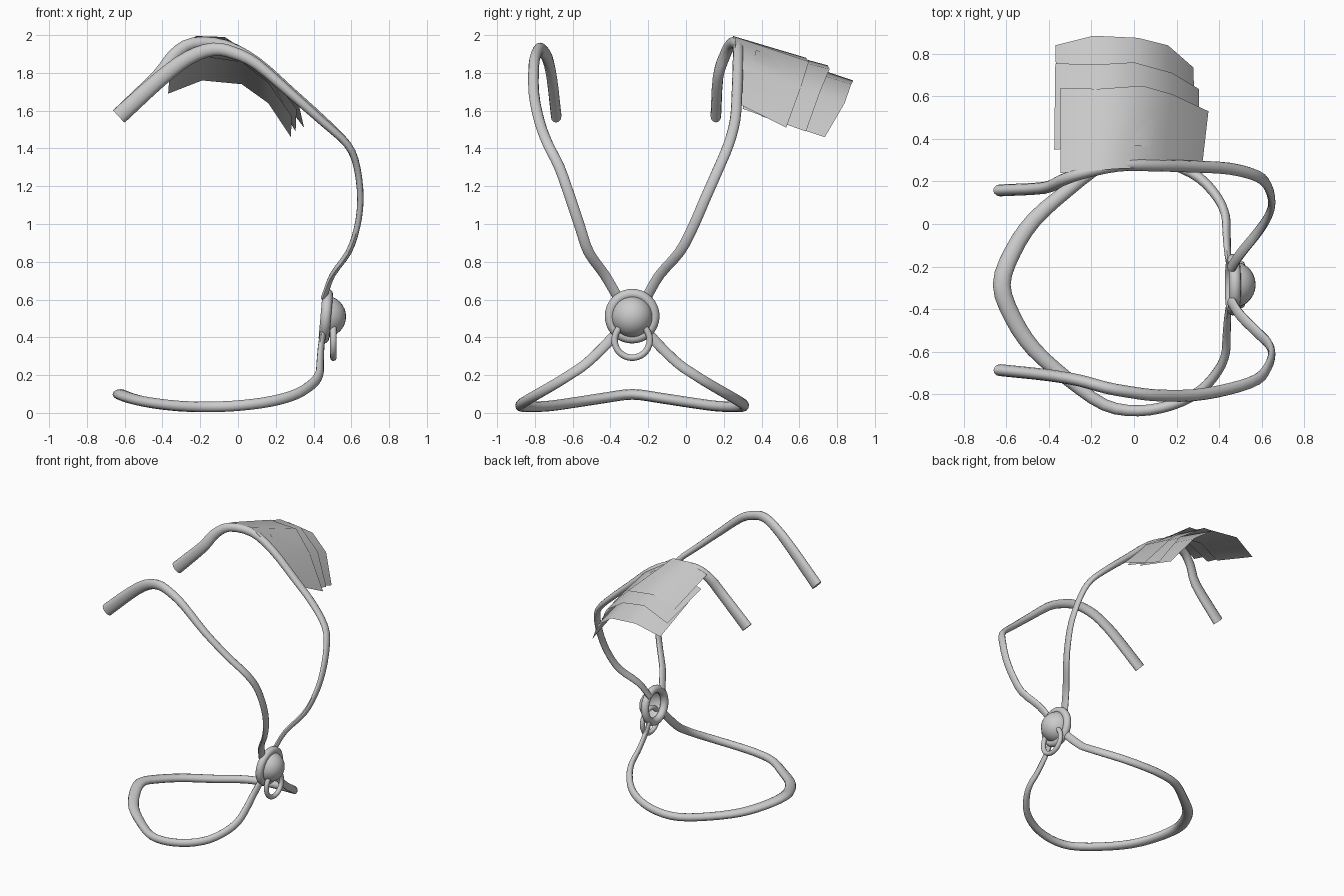
import bpy, bmesh, math
from mathutils import Vector

if "Cube" in bpy.data.objects:
    bpy.data.objects.remove(bpy.data.objects["Cube"])

CY = -0.285  # symmetry line of the harness


def finish(name, bm, smooth=True):
    me = bpy.data.meshes.new(name)
    bmesh.ops.recalc_face_normals(bm, faces=bm.faces)
    bm.to_mesh(me)
    bm.free()
    for p in me.polygons:
        p.use_smooth = smooth
    ob = bpy.data.objects.new(name, me)
    bpy.context.collection.objects.link(ob)
    return ob


def spline(pts, closed=False, n=3):
    """Catmull-Rom through points (x, y, z, half thickness)."""
    P = [Vector(p) for p in pts]
    if not closed:
        P = [P[0] * 2 - P[1]] + P + [P[-1] * 2 - P[-2]]
    out = []
    for i in range(1, len(P) - 2):
        a, b, c, d = P[i - 1:i + 3]
        for k in range(n):
            t = k / n
            out.append(0.5 * (2 * b + (c - a) * t + (2 * a - 5 * b + 4 * c - d) * t * t
                              + (3 * b - a - 3 * c + d) * t ** 3))
    return out + [P[-2]]


def strap(name, pts, centre, axis, width=0.028, sides=12):
    """Oval cord; thickness is measured away from a centre axis."""
    path = spline(pts)
    bm = bmesh.new()
    rings = []
    for i, q in enumerate(path):
        tan = (path[min(i + 1, len(path) - 1)] - path[max(i - 1, 0)]).to_3d().normalized()
        ref = q.to_3d() - Vector(centre)
        ref[axis] = 0
        nor = (ref - tan * ref.dot(tan)).normalized()
        side = tan.cross(nor)
        ring = []
        for k in range(sides):
            a = 2 * math.pi * k / sides
            ring.append(bm.verts.new(q.to_3d() + nor * q[3] * math.cos(a) + side * width * math.sin(a)))
        rings.append(ring)
    for r0, r1 in zip(rings, rings[1:]):
        for k in range(sides):
            j = (k + 1) % sides
            bm.faces.new((r0[k], r0[j], r1[j], r1[k]))
    bm.faces.new(rings[0])
    bm.faces.new(rings[-1])
    ob = finish(name, bm)
    bpy.context.view_layer.objects.active = ob
    ob.select_set(True)
    bpy.ops.object.shade_smooth_by_angle(angle=math.radians(50))
    ob.select_set(False)


# Waist loop: one half, mirrored across the buckle line
half = [(0.45, -0.20, 0.42, .015), (0.44, -0.13, 0.345, .016), (0.435, -0.04, 0.26, .018),
        (0.43, 0.04, 0.205, .02), (0.395, 0.12, 0.155, .022), (0.31, 0.215, 0.10, .024),
        (0.18, 0.28, 0.062, .025), (0.02, 0.308, 0.04, .026), (-0.14, 0.28, 0.032, .028),
        (-0.31, 0.16, 0.036, .032), (-0.47, 0.02, 0.055, .037), (-0.57, -0.13, 0.078, .04),
        (-0.622, CY, 0.098, .042)]
loop = half + [(x, 2 * CY - y, z, r) for x, y, z, r in half[-2::-1]]
strap("waist_strap", loop, (0, CY, 0), 2)

# Plain shoulder strap
strap("shoulder_strap_front", [
    (0.455, -0.36, 0.61, .015), (0.50, -0.43, 0.73, .015), (0.585, -0.515, 0.85, .016),
    (0.63, -0.56, 0.98, .016), (0.648, -0.61, 1.13, .017), (0.63, -0.67, 1.30, .018),
    (0.58, -0.73, 1.42, .02), (0.45, -0.775, 1.54, .022), (0.28, -0.805, 1.69, .025),
    (0.10, -0.805, 1.845, .029), (-0.02, -0.79, 1.905, .032), (-0.13, -0.77, 1.925, .035),
    (-0.26, -0.735, 1.88, .038), (-0.41, -0.71, 1.77, .042), (-0.63, -0.687, 1.57, .045)],
    (-0.1, 0, 1.1), 1)

# Shoulder strap that carries the plates
strap("shoulder_strap_back", [
    (0.455, -0.21, 0.61, .015), (0.50, -0.14, 0.73, .015), (0.585, -0.035, 0.85, .016),
    (0.63, 0.035, 0.98, .016), (0.648, 0.10, 1.13, .017), (0.63, 0.175, 1.30, .018),
    (0.58, 0.225, 1.42, .02), (0.45, 0.26, 1.55, .022), (0.28, 0.27, 1.70, .025),
    (0.10, 0.275, 1.855, .028), (-0.07, 0.275, 1.945, .03), (-0.24, 0.24, 1.955, .032),
    (-0.34, 0.205, 1.89, .036), (-0.42, 0.17, 1.78, .04), (-0.63, 0.158, 1.57, .045)],
    (-0.1, 0, 1.1), 1)


# Shoulder plates: thin overlapping sheets between an inner and an outer edge
def plate(name, inner, outer):
    bm = bmesh.new()
    a = [bm.verts.new(p) for p in inner]
    b = [bm.verts.new(p) for p in outer]
    for i in range(len(a) - 1):
        bm.faces.new((a[i], a[i + 1], b[i + 1], b[i]))
    finish(name, bm)


plate("shoulder_plate_upper",
      [(-.345, .24, 1.93), (-.22, .25, 1.995), (-.07, .26, 1.99), (.14, .26, 1.85), (.32, .27, 1.64)],
      [(-.345, .64, 1.81), (-.17, .635, 1.88), (.04, .65, 1.86), (.18, .61, 1.73), (.35, .53, 1.51)])
plate("shoulder_plate_middle",
      [(-.375, .35, 1.87), (-.19, .36, 1.945), (.01, .37, 1.92), (.17, .34, 1.79), (.31, .30, 1.61)],
      [(-.37, .755, 1.76), (-.17, .75, 1.84), (0, .76, 1.82), (.18, .71, 1.70), (.305, .635, 1.49)])
plate("shoulder_plate_lower",
      [(-.36, .47, 1.82), (-.19, .49, 1.89), (.02, .49, 1.86), (.16, .46, 1.75), (.285, .40, 1.57)],
      [(-.37, .84, 1.69), (-.19, .885, 1.76), (.02, .875, 1.74), (.16, .84, 1.64), (.28, .735, 1.46)])


# Buckle: tilted ring, dome and hanging ring
def ring(name, loc, major, minor, tilt=0):
    bpy.ops.mesh.primitive_torus_add(location=loc, rotation=(0, math.pi / 2 + tilt, 0),
                                     major_radius=major, minor_radius=minor,
                                     major_segments=36, minor_segments=12)
    bpy.context.object.name = name
    bpy.ops.object.shade_smooth()


ring("buckle_ring", (0.465, CY, 0.512), 0.117, 0.028, math.radians(5))
ring("hanging_ring", (0.505, CY, 0.385), 0.093, 0.017)

bm = bmesh.new()
bmesh.ops.create_uvsphere(bm, u_segments=28, v_segments=16, radius=0.11)
bmesh.ops.bisect_plane(bm, geom=bm.verts[:] + bm.edges[:] + bm.faces[:],
                       plane_co=(0, 0, 0), plane_no=(-1, 0, 0), clear_outer=True)
dome = finish("buckle_dome", bm)
dome.location = (0.462, CY, 0.51)
